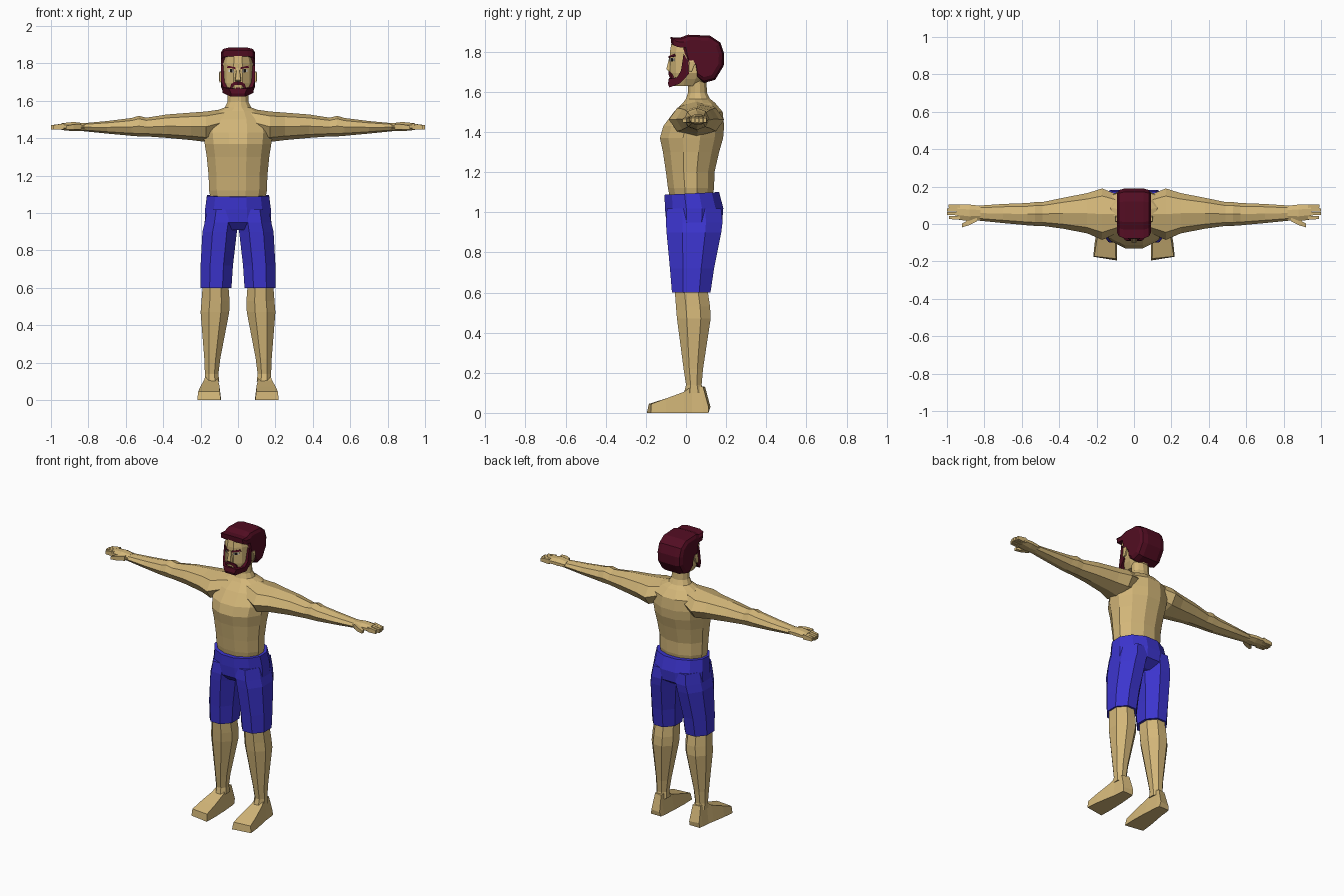
import bpy, bmesh, math


def material(name, col):
    m = bpy.data.materials.new(name)
    m.diffuse_color = (*col, 1)
    return m


SKIN = material("skin", (0.65, 0.47, 0.19))
HAIR = material("dark_red_hair", (0.085, 0.004, 0.016))
BLUE = material("blue_cloth", (0.045, 0.035, 0.62))
WHITE = material("eye_white", (0.75, 0.72, 0.65))
DARK = material("pupil_dark", (0.01, 0.008, 0.008))


def finish(name, bm, mat):
    bmesh.ops.recalc_face_normals(bm, faces=bm.faces)
    me = bpy.data.meshes.new(name)
    bm.to_mesh(me)
    bm.free()
    me.materials.append(mat)
    ob = bpy.data.objects.new(name, me)
    bpy.context.collection.objects.link(ob)
    return ob


def unit(n, half=True):
    """Points of an n-gon that touches the square of half size 1."""
    o, r = (0.5, 1 / math.cos(math.pi / n)) if half else (0, 1)
    return [(r * math.cos((i + o) * math.tau / n), r * math.sin((i + o) * math.tau / n))
            for i in range(n)]


def ring_z(z, x0, x1, y0, y1, n, half=True):
    return [((x0 + x1) / 2 + u * (x1 - x0) / 2, (y0 + y1) / 2 + v * (y1 - y0) / 2, z)
            for u, v in unit(n, half)]


def ring_x(x, y0, y1, z0, z1, n, half=True):
    return [(x, (y0 + y1) / 2 + u * (y1 - y0) / 2, (z0 + z1) / 2 + v * (z1 - z0) / 2)
            for u, v in unit(n, half)]


def loft(bm, rings, s=1):
    """Skin a row of rings and close both ends; s=-1 mirrors in x."""
    vs = [[bm.verts.new((s * x, y, z)) for x, y, z in r] for r in rings]
    n = len(vs[0])
    for a, b in zip(vs, vs[1:]):
        for i in range(n):
            j = (i + 1) % n
            bm.faces.new((a[i], a[j], b[j], b[i]))
    bm.faces.new(vs[0])
    bm.faces.new(vs[-1])


def side_name(part, s):
    return ("left_" if s > 0 else "right_") + part


# Torso and neck: height, half width, front, back
bm = bmesh.new()
loft(bm, [ring_z(z, -w, w, f, b, 12) for z, w, f, b in (
    (1.05, .14, -.075, .125), (1.12, .155, -.09, .14), (1.2, .157, -.10, .142),
    (1.3, .167, -.115, .165), (1.37, .178, -.13, .185), (1.43, .185, -.113, .19),
    (1.5, .17, -.06, .183), (1.545, .12, -.015, .145), (1.565, .07, 0, .12),
    (1.595, .055, .01, .105), (1.68, .055, .01, .10))])
finish("torso", bm, SKIN)

for s in (1, -1):
    # Arm and palm: x, front, back, bottom, top
    bm = bmesh.new()
    loft(bm, [ring_x(*r, 8, False) for r in (
        (.07, -.04, .15, 1.42, 1.557), (.17, -.085, .19, 1.38, 1.543),
        (.25, -.05, .165, 1.39, 1.537), (.38, -.025, .14, 1.402, 1.527),
        (.49, -.01, .117, 1.41, 1.51), (.53, -.01, .117, 1.41, 1.52),
        (.57, -.007, .112, 1.413, 1.508), (.7, .005, .107, 1.425, 1.492),
        (.85, .02, .097, 1.44, 1.478))], s)
    finish(side_name("arm", s), bm, SKIN)

    # Hand with four fingers and a thumb
    bm = bmesh.new()
    loft(bm, [ring_x(*r, 8) for r in (
        (.82, .022, .097, 1.44, 1.48), (.88, .015, .104, 1.438, 1.487),
        (.945, .024, .105, 1.444, 1.48))], s)
    for y, end in ((.034, .99), (.056, 1.0), (.076, 1.0), (.095, .993)):
        loft(bm, [ring_x(.93, y - .01, y + .01, 1.446, 1.479, 4),
                  ring_x(end, y - .008, y + .008, 1.448, 1.47, 4)], s)
    loft(bm, [ring_x(.84, .015, .05, 1.447, 1.477, 4),
              ring_x(.88, -.006, .024, 1.446, 1.474, 4),
              ring_x(.92, -.018, .002, 1.448, 1.466, 4)], s)
    finish(side_name("hand", s), bm, SKIN)

    # Lower leg: height, inner, outer, front, back
    bm = bmesh.new()
    loft(bm, [ring_z(*r, 8) for r in (
        (.10, .10, .178, -.01, .09), (.14, .105, .177, 0, .078),
        (.22, .095, .18, -.012, .085), (.47, .047, .2, -.045, .123),
        (.53, .045, .195, -.05, .12), (.66, .055, .185, -.06, .1))], s)
    finish(side_name("lower_leg", s), bm, SKIN)

    # Foot: rows from toe to heel (y, inner, outer, top)
    bm = bmesh.new()
    loft(bm, [[(x0, y, 0), (x1, y + k, 0), (x1 - t * .12, y + k * 1.1, t), (x0 + t * .12, y + .01, t)]
              for y, x0, x1, t, k in (
        (-.195, .092, .218, .045, .02), (-.11, .09, .21, .072, .01),
        (-.01, .093, .195, .105, 0), (.03, .096, .187, .135, 0), (.085, .1, .182, .13, 0),
        (.112, .105, .178, .03, 0))], s)
    finish(side_name("foot", s), bm, SKIN)

# Shorts: pelvis with a waistline that rises to the back, plus two legs
bm = bmesh.new()
loft(bm, [ring_z(z, -w, w, f, b, 12) for z, w, f, b in (
    (.91, .12, -.06, .12), (.95, .178, -.098, .18), (1.02, .176, -.105, .186), (1.094, .166, -.107, .165))])
for v in bm.verts:
    if v.co.z > 1.05:
        v.co.z += .05 * (v.co.y - .03)
for s in (1, -1):
    loft(bm, [ring_z(*r, 8) for r in (
        (.6, .035, .2, -.07, .122), (.72, .027, .2, -.08, .14), (.9, .006, .19, -.097, .176),
        (.95, 0, .178, -.1, .182), (1.02, 0, .165, -.095, .175))], s)
finish("shorts", bm, BLUE)

# Head: height, half width, front, back
bm = bmesh.new()
loft(bm, [ring_z(z, -w, w, f, b, 12) for z, w, f, b in (
    (1.63, .05, -.07, .09), (1.665, .072, -.076, .12), (1.695, .085, -.08, .15),
    (1.80, .085, -.08, .15), (1.86, .07, -.07, .13))])
finish("head", bm, SKIN)

# Hair: side outline swept across the skull, narrowed at both sides
HAIR_LINE = [(-.077, 1.873), (-.03, 1.87), (.01, 1.885), (.12, 1.88), (.172, 1.845), (.19, 1.79),
             (.188, 1.73), (.145, 1.66), (.09, 1.645), (.055, 1.67), (.045, 1.73), (.005, 1.735),
             (-.012, 1.79), (-.02, 1.835), (-.073, 1.838)]
bm = bmesh.new()
loft(bm, [[(x, .07 + (y - .07) * k, 1.77 + (z - 1.77) * k) for y, z in HAIR_LINE]
          for x, k in ((-.091, .78), (-.08, .93), (-.05, 1), (.05, 1), (.08, .93), (.091, .78))])
finish("hair", bm, HAIR)

# Beard: jaw outline tapering to the chin
BEARD = [(-.012, 1.79), (.012, 1.75), (.015, 1.69), (-.03, 1.642), (-.083, 1.622),
         (-.09, 1.64), (-.086, 1.665), (-.045, 1.672), (-.025, 1.705)]
bm = bmesh.new()
loft(bm, [[(s * (.09 - max(0, -y - .03) * .72 - max(0, 1.67 - z) * .3), y, z) for y, z in BEARD]
          for s in (-1, 1)])
finish("beard", bm, HAIR)


def face_plate(name, pts, mat, lift, sides=(1, -1)):
    """Thin plate that follows the front of the face; pts are (x, z)."""
    bm = bmesh.new()
    for s in sides:
        # split where the face bends back
        loft(bm, [[(x, -.08 + max(0, abs(x) - .0228) * .785 - d, z) for x, z in pts]
                  for d in (-.003, lift)], s)
    finish(name, bm, mat)


face_plate("eyes", [(.022, 1.752), (.052, 1.755), (.05, 1.768), (.024, 1.768)], WHITE, .002)
face_plate("pupils", [(.03, 1.752), (.043, 1.753), (.043, 1.769), (.03, 1.769)], DARK, .0035)
face_plate("eyebrows", [(.013, 1.768), (.03, 1.774), (.06, 1.776), (.055, 1.788), (.014, 1.779)], HAIR, .006)
face_plate("moustache", [(0, 1.686), (.022, 1.683), (.04, 1.655), (.047, 1.657),
                         (.036, 1.69), (.022, 1.70), (0, 1.703)], HAIR, .006)
face_plate("lower_lip_tuft", [(-.012, 1.66), (.012, 1.66), (.01, 1.67), (-.01, 1.67)], HAIR, .005, (1,))

# Nose wedge
bm = bmesh.new()
loft(bm, [[(-w, -.07, z), (-w * .7, y, z), (w * .7, y, z), (w, -.07, z)] for z, w, y in (
    (1.702, .017, -.085), (1.712, .019, -.098), (1.775, .01, -.083))])
finish("nose", bm, SKIN)

# Ears
for s in (1, -1):
    bm = bmesh.new()
    loft(bm, [[(x, .025 + y * k, 1.728 + z * k) for y, z in
               ((-.014, -.03), (.004, -.03), (.02, .012), (.012, .03), (-.012, .028))]
              for x, k in ((.078, .8), (.098, 1), (.101, .7))], s)
    finish(side_name("ear", s), bm, SKIN)
